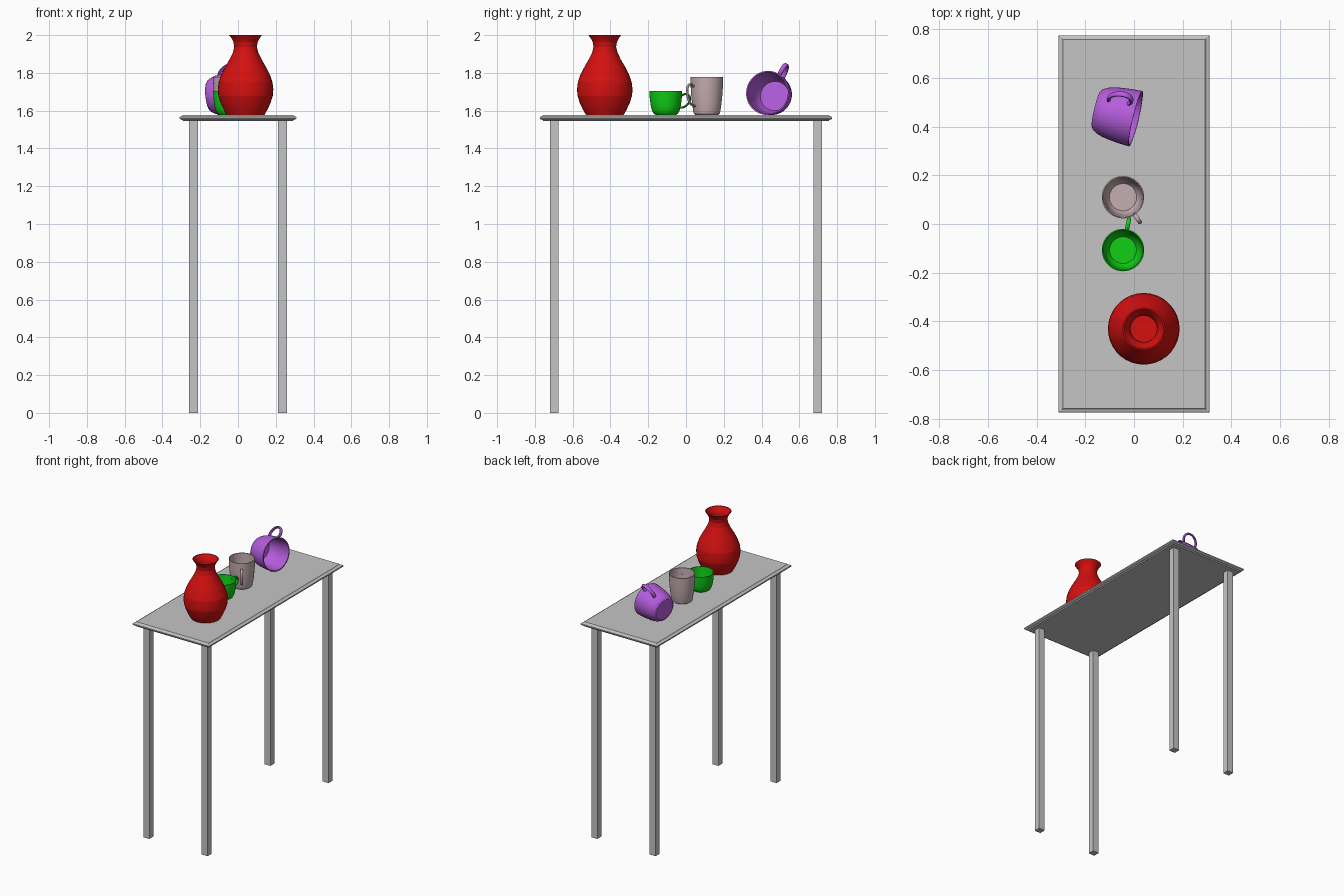
import bpy, bmesh, math
from mathutils import Vector, Matrix

if "Cube" in bpy.data.objects:
    bpy.data.objects.remove(bpy.data.objects["Cube"])

TOP = 1.578  # height of the table surface


def material(name, rgb):
    m = bpy.data.materials.new(name)
    m.diffuse_color = (*rgb, 1)
    m.use_nodes = True
    m.node_tree.nodes["Principled BSDF"].inputs["Base Color"].default_value = m.diffuse_color
    return m


GREY = material("grey", (0.56, 0.56, 0.56))
RED = material("red", (0.66, 0.005, 0.005))
GREEN = material("green", (0.005, 0.62, 0.008))
PURPLE = material("purple", (0.46, 0.11, 0.72))
PINK = material("dusty pink", (0.56, 0.42, 0.44))


def finish(name, bm, mat, matrix=Matrix(), angle=None):
    bmesh.ops.recalc_face_normals(bm, faces=bm.faces)
    me = bpy.data.meshes.new(name)
    bm.to_mesh(me)
    bm.free()
    me.materials.append(mat)
    ob = bpy.data.objects.new(name, me)
    bpy.context.collection.objects.link(ob)
    ob.matrix_world = matrix
    if angle:
        bpy.ops.object.select_all(action='DESELECT')
        ob.select_set(True)
        bpy.context.view_layer.objects.active = ob
        bpy.ops.object.shade_smooth_by_angle(angle=math.radians(angle))
    return ob


def loft(rings, loop=False):
    """Skin a list of equal-length point rings and cap both ends."""
    bm = bmesh.new()
    vs = [[bm.verts.new(p) for p in r] for r in rings]
    n = len(vs[0])
    for a, b in zip(vs, vs[1:]):
        for i in range(n):
            j = (i + 1) % n
            bm.faces.new((a[i], a[j], b[j], b[i]))
    bm.faces.new(vs[0][::-1])
    bm.faces.new(vs[-1])
    return bm


def vessel(name, outer, wall, floor_r, mat, matrix, sides=40, angle=30):
    """Hollow turned vessel: outer profile up, inner wall down to a floor."""
    inner = [(r - wall, z) for r, z in reversed(outer) if z > wall * 1.5]
    prof = outer + inner + [(floor_r, wall)]
    rings = [[(r * math.cos(2 * math.pi * i / sides), r * math.sin(2 * math.pi * i / sides), z)
              for i in range(sides)] for r, z in prof]
    return finish(name, loft(rings), mat, matrix, angle)


def handle(name, pts, mat, matrix, thick=0.0055, width=0.009):
    """Oval tube along a smooth path in the local XZ plane."""
    p = [Vector((x, 0, z)) for x, z in pts]
    p = [2 * p[0] - p[1]] + p + [2 * p[-1] - p[-2]]
    path = []
    for k in range(1, len(p) - 2):   # Catmull-Rom smoothing
        a, b, c, d = p[k - 1:k + 3]
        for s in range(4):
            t = s / 4
            path.append(0.5 * (2 * b + (c - a) * t + (2 * a - 5 * b + 4 * c - d) * t * t
                               + (3 * b - a - 3 * c + d) * t ** 3))
    path.append(p[-2])
    rings = []
    for i, q in enumerate(path):
        tan = (path[min(i + 1, len(path) - 1)] - path[max(i - 1, 0)]).normalized()
        nor = Vector((-tan.z, 0, tan.x))
        rings.append([q + nor * thick * math.cos(k * math.pi / 5)
                      + Vector((0, width * math.sin(k * math.pi / 5), 0)) for k in range(10)])
    return finish(name, loft(rings), mat, matrix, 40)


# Table top with moulded edge: (height, inset from the outline)
edge = [(1.544, 0.018), (1.551, 0.014), (1.554, 0.004), (1.558, 0), (1.566, 0),
        (1.569, 0.004), (1.571, 0.011), (TOP, 0.017)]
finish("table_top", loft([[(sx * (0.309 - d), sy * (0.773 - d), z)
                           for sx, sy in ((-1, -1), (1, -1), (1, 1), (-1, 1))]
                          for z, d in edge]), GREY)

# Four square legs
for sx, side in ((-1, "left"), (1, "right")):
    for sy, end in ((-1, "front"), (1, "back")):
        bm = bmesh.new()
        bmesh.ops.create_cube(bm, size=1, matrix=Matrix.Translation((sx * 0.235, sy * 0.698, 0.773))
                              @ Matrix.Diagonal((0.048, 0.046, 1.546, 1)))
        finish(f"{end}_{side}_leg", bm, GREY)

# Vase
vase = [(0.100, 0), (0.117, 0.03), (0.133, 0.065), (0.144, 0.10), (0.147, 0.135), (0.142, 0.175),
        (0.128, 0.215), (0.107, 0.255), (0.084, 0.295), (0.067, 0.33), (0.060, 0.36),
        (0.064, 0.385), (0.074, 0.405), (0.087, 0.422)]
vessel("vase", vase, 0.006, 0.09, RED, Matrix.Translation((0.04, -0.43, TOP)), 36, 12)

# Low cup shape, shared by the green cup and the tipped purple cup
cup = [(0.055, 0), (0.064, 0.006), (0.072, 0.020), (0.0775, 0.037), (0.081, 0.057),
       (0.085, 0.09), (0.087, 0.125)]
cup_grip = [(0.081, 0.100), (0.100, 0.109), (0.120, 0.106), (0.131, 0.090), (0.127, 0.068),
            (0.112, 0.050), (0.094, 0.040), (0.076, 0.038)]

m = Matrix.Translation((-0.045, -0.107, TOP)) @ Matrix.Rotation(math.radians(79), 4, 'Z')
vessel("green_cup", cup, 0.005, 0.055, GREEN, m)
handle("green_cup_handle", cup_grip, GREEN, m)

# Tall mug
mug = [(0.062, 0), (0.068, 0.005), (0.072, 0.02), (0.078, 0.06), (0.083, 0.11),
       (0.086, 0.16), (0.087, 0.199)]
mug_grip = [(0.082, 0.148), (0.098, 0.160), (0.115, 0.158), (0.125, 0.140), (0.124, 0.110),
            (0.116, 0.080), (0.101, 0.057), (0.075, 0.045)]
m = Matrix.Translation((-0.045, 0.11, TOP)) @ Matrix.Rotation(math.radians(-56), 4, 'Z')
vessel("tall_mug", mug, 0.005, 0.056, PINK, m)
handle("tall_mug_handle", mug_grip, PINK, m)

# Purple cup lying on its side, mouth toward +x
yaw, tilt, size = math.radians(-13.5), math.radians(6), 1.345
axis = Vector((math.cos(tilt) * math.cos(yaw), math.cos(tilt) * math.sin(yaw), math.sin(tilt)))
up = Vector((0, 0.50, 0.87))
grip_dir = (up - axis * up.dot(axis)).normalized()
rot = Matrix((grip_dir, axis.cross(grip_dir), axis)).transposed().to_4x4()
rim = Vector((0.007, 0.432, TOP + 0.087 * size * math.cos(tilt)))
m = Matrix.Translation(rim - axis * 0.125 * size) @ rot @ Matrix.Scale(size, 4)
vessel("purple_cup", cup, 0.005, 0.058, PURPLE, m)
handle("purple_cup_handle", cup_grip, PURPLE, m)
